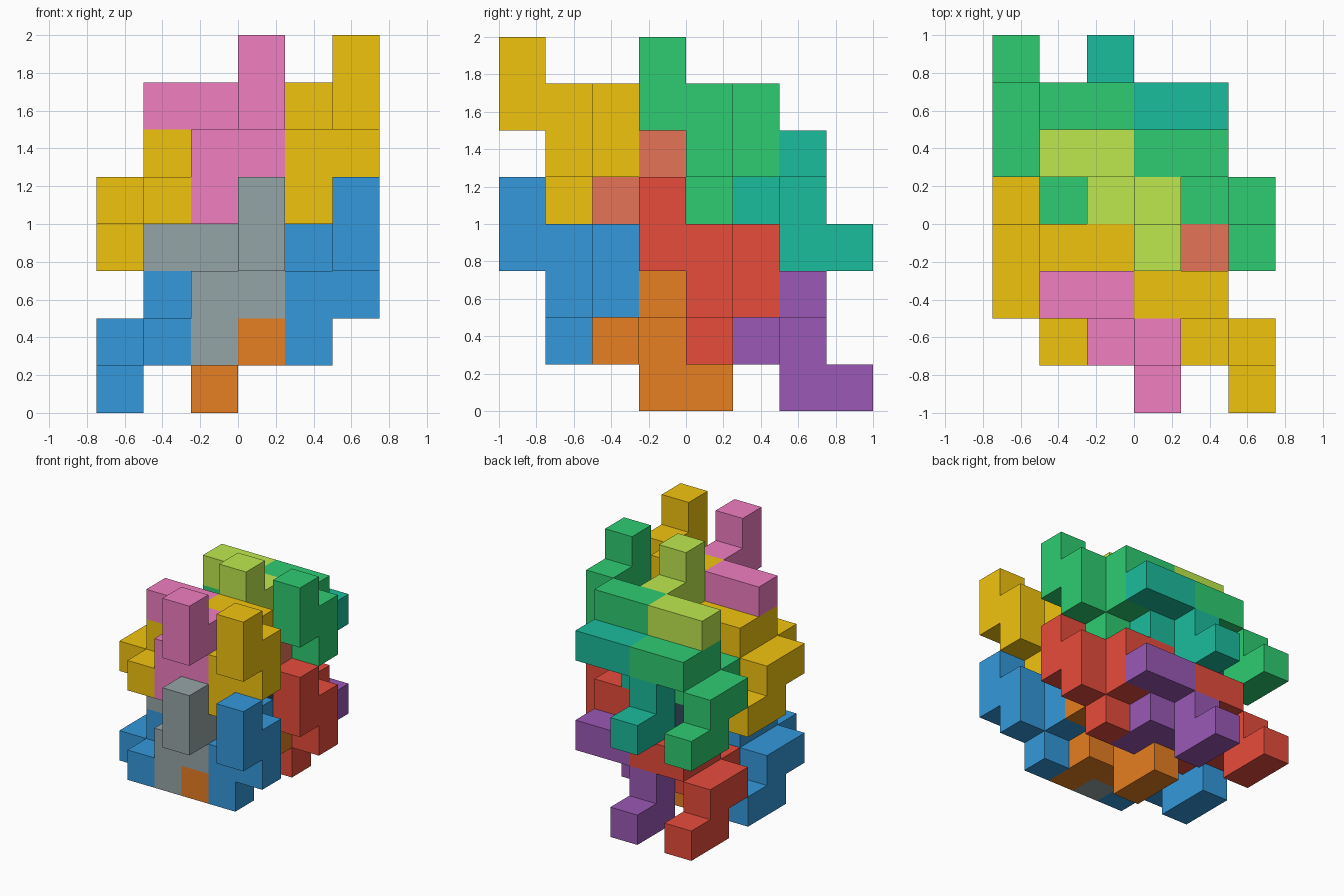
import bpy, bmesh
from mathutils import Vector

if "Cube" in bpy.data.objects:
    bpy.data.objects.remove(bpy.data.objects["Cube"])

CELL = 0.25

# Nine-cube interlocking block, in cell indices (x, y, z)
HOOK = [(3, 0, 7), (3, 0, 6), (3, 1, 6), (3, 1, 5), (2, 1, 5),
        (2, 1, 4), (2, 2, 5), (2, 2, 6), (1, 2, 6)]
# Its partner is the same block after a half turn
PARTNER = [(3 - x, z - 3, y + 3) for x, y, z in HOOK]


def linear(c):
    c /= 255
    return c / 12.92 if c <= 0.04045 else ((c + 0.055) / 1.055) ** 2.4


def material(name, rgb):
    mat = bpy.data.materials.new(name)
    mat.diffuse_color = (*[linear(c) for c in rgb], 1)
    mat.use_nodes = True
    mat.node_tree.nodes["Principled BSDF"].inputs["Base Color"].default_value = mat.diffuse_color
    return mat


def block(name, cells, shift, mat):
    """Outer skin of a set of cubes, with flat areas merged."""
    cells = {tuple(a + b for a, b in zip(c, shift)) for c in cells}
    bm = bmesh.new()
    verts = {}

    def vert(p):
        if p not in verts:
            verts[p] = bm.verts.new(((p[0] - 3) * CELL, (p[1] - 4) * CELL, p[2] * CELL))
        return verts[p]

    for c in sorted(cells):
        for axis in range(3):
            for side in (0, 1):
                n = list(c)
                n[axis] += 2 * side - 1
                if tuple(n) in cells:
                    continue
                loop = []
                for u, v in ((0, 0), (1, 0), (1, 1), (0, 1)):
                    p = list(c)
                    p[axis] += side
                    p[(axis + 1) % 3] += u
                    p[(axis + 2) % 3] += v
                    loop.append(vert(tuple(p)))
                bm.faces.new(loop if side else loop[::-1])
    bmesh.ops.dissolve_limit(bm, angle_limit=0.01, verts=bm.verts[:], edges=bm.edges[:])
    mesh = bpy.data.meshes.new(name)
    bm.to_mesh(mesh)
    bm.free()
    mesh.materials.append(mat)
    bpy.context.collection.objects.link(bpy.data.objects.new(name, mesh))


# Colours of each group of four: (main, inner hook, inner partner)
GROUPS = {
    "lower_front": ((0, 0, -3), ("blue", (52, 152, 219)), ("grey", (149, 165, 166)), ("orange", (230, 126, 34))),
    "lower_back": ((0, 3, -3), ("red", (231, 76, 60)), ("navy", (52, 73, 94)), ("purple", (155, 89, 182))),
    "upper_front": ((0, 0, 0), ("gold", (241, 196, 15)), ("pink", (240, 126, 193)), ("salmon", (230, 115, 88))),
    "upper_back": ((0, 3, 0), ("green", (46, 204, 113)), ("lime", (190, 232, 78)), ("teal", (26, 188, 156))),
}

for group, ((x, y, z), *colours) in GROUPS.items():
    main, hook, partner = [material(n, rgb) for n, rgb in colours]
    block(group + "_right_hook", HOOK, (x + 2, y, z), main)
    block(group + "_left_hook", HOOK, (x, y, z), hook)
    block(group + "_left_partner", PARTNER, (x, y, z), main)
    block(group + "_right_partner", PARTNER, (x + 2, y, z), partner)
